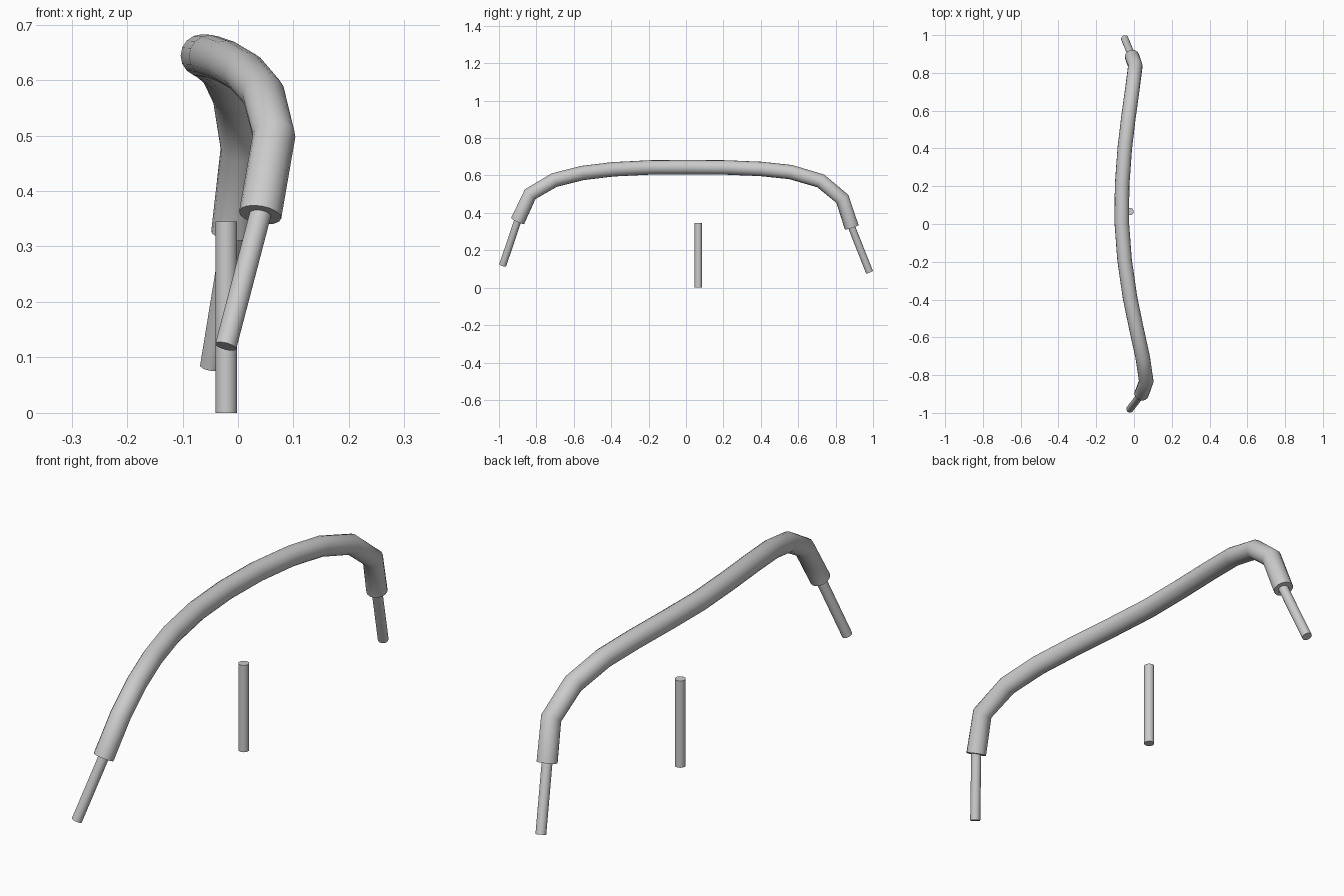
import bpy, math
from mathutils import Vector

if "Cube" in bpy.data.objects:
    bpy.data.objects.remove(bpy.data.objects["Cube"])

ROD_R = 0.0195
ROD_LEN = 0.345


def smooth(obj):
    bpy.ops.object.select_all(action='DESELECT')
    obj.select_set(True)
    bpy.context.view_layer.objects.active = obj
    bpy.ops.object.shade_smooth_by_angle(angle=math.radians(40))


def rod(name, start, end):
    """Capped cylinder between two points."""
    start, end = Vector(start), Vector(end)
    axis = end - start
    bpy.ops.mesh.primitive_cylinder_add(vertices=32, radius=ROD_R, depth=axis.length,
                                        location=(start + end) / 2)
    obj = bpy.context.object
    obj.name = name
    obj.rotation_euler = axis.to_track_quat('Z', 'Y').to_euler()
    smooth(obj)


def tube(name, points, radius):
    """Capped round tube along a polyline, converted to mesh."""
    curve = bpy.data.curves.new(name, 'CURVE')
    curve.dimensions = '3D'
    curve.bevel_depth = radius
    curve.bevel_resolution = 6
    curve.use_fill_caps = True
    spline = curve.splines.new('POLY')
    spline.points.add(len(points) - 1)
    for p, co in zip(spline.points, points):
        p.co = (*co, 1)
    obj = bpy.data.objects.new(name, curve)
    bpy.context.collection.objects.link(obj)
    bpy.ops.object.select_all(action='DESELECT')
    obj.select_set(True)
    bpy.context.view_layer.objects.active = obj
    bpy.ops.object.convert(target='MESH')
    smooth(bpy.context.object)


# Main bent handle
path = [(0.040, -0.900, 0.357), (0.065, -0.833, 0.500), (0.046, -0.705, 0.575),
        (0.013, -0.555, 0.613), (-0.021, -0.390, 0.633), (-0.050, -0.190, 0.643),
        (-0.065, 0.010, 0.644), (-0.063, 0.205, 0.643), (-0.049, 0.400, 0.635),
        (-0.030, 0.560, 0.618), (-0.008, 0.720, 0.571), (0.007, 0.836, 0.475),
        (-0.010, 0.886, 0.323)]
tube("bent_handle", path, 0.0385)

# Thin rods plugged into both ends of the handle
for name, tip, socket in (("front_end_rod", (-0.022, -0.980, 0.120), path[0]),
                          ("back_end_rod", (-0.049, 0.981, 0.083), path[-1])):
    direction = (Vector(socket) - Vector(tip)).normalized()
    rod(name, Vector(tip) + direction * ROD_LEN, tip)

# Free-standing vertical pin
rod("loose_pin", (-0.021, 0.066, 0), (-0.021, 0.066, ROD_LEN))
